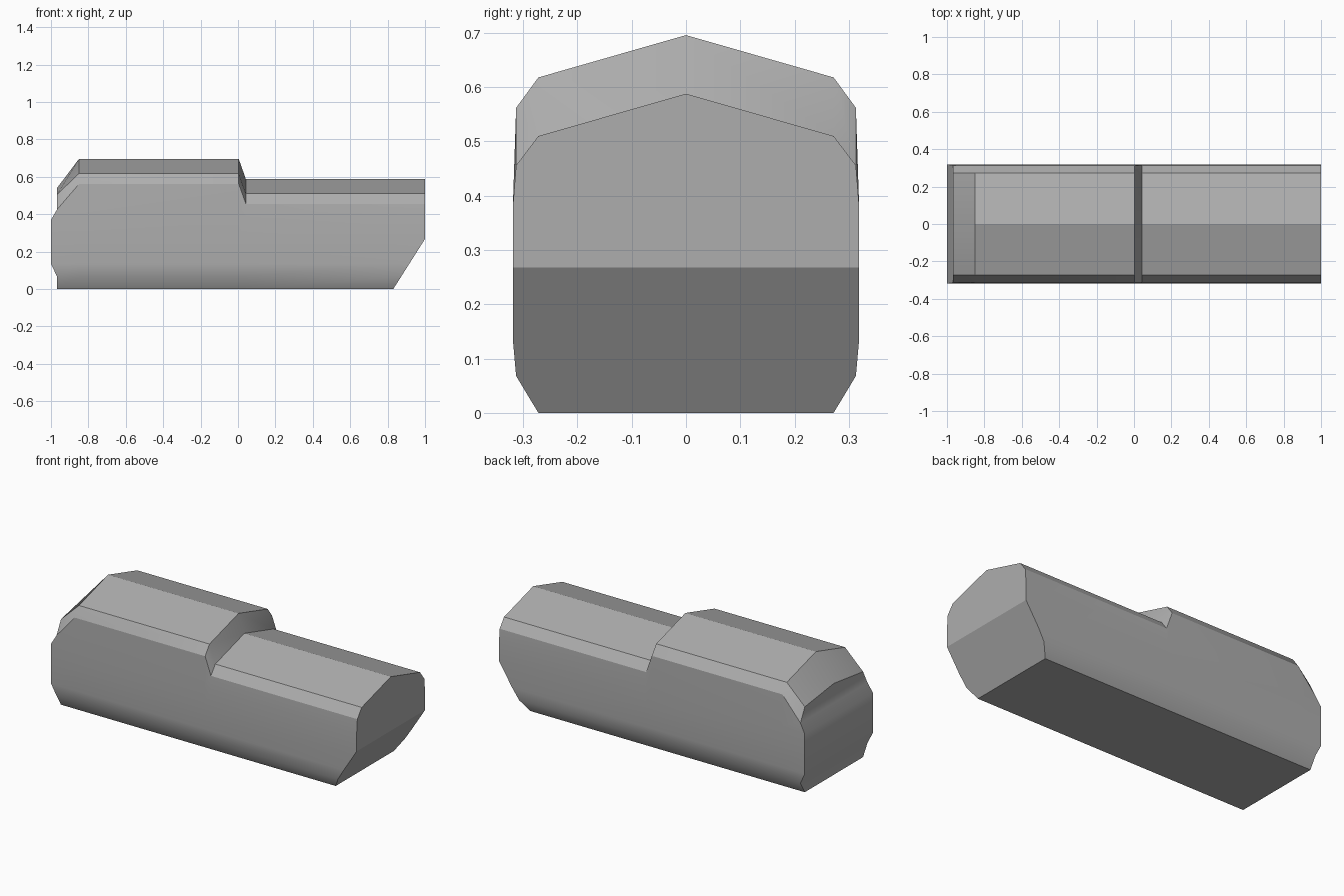
import bpy, bmesh

if "Cube" in bpy.data.objects:
    bpy.data.objects.remove(bpy.data.objects["Cube"])

# Half cross-section levels from floor to ridge
Y = [0.272, 0.313, 0.319, 0.319, 0.319, 0.313, 0.272, 0.0]
HIGH = [0, 0.068, 0.135, 0.268, 0.38, 0.562, 0.618, 0.696]
LOW = [0, 0.068, 0.135, 0.268, 0.38, 0.456, 0.51, 0.588]
BACK = [0, 0.068, 0.135, 0.268, 0.37, 0.425, 0.505, 0.54]

# Stations along the length: x and z for every level
stations = [
    ([-0.968, -0.968, -1, -1, -1, -0.968, -0.968, -0.968], BACK),
    ([-0.85] * 8, HIGH),
    ([0.004] * 8, HIGH),
    ([0.042] * 8, LOW),
    ([0.83 + 0.17 * min(z / 0.268, 1) for z in LOW], LOW),
]

bm = bmesh.new()
rings = []
for xs, zs in stations:
    right = [bm.verts.new((x, -y, z)) for x, y, z in zip(xs, Y, zs)]
    left = [bm.verts.new((x, y, z)) for x, y, z in zip(xs[:-1], Y, zs)]
    rings.append(right + left[::-1])

# Skin between stations
n = len(rings[0])
for a, b in zip(rings, rings[1:]):
    for i in range(n):
        j = (i + 1) % n
        bm.faces.new((a[i], a[j], b[j], b[i]))

# End caps: strips across the width, closed by the gable triangle
for r in (rings[0], rings[-1]):
    for i in range(6):
        bm.faces.new((r[i], r[i + 1], r[n - 2 - i], r[n - 1 - i]))
    bm.faces.new((r[6], r[7], r[8]))

bmesh.ops.recalc_face_normals(bm, faces=bm.faces)
mesh = bpy.data.meshes.new("stepped_body")
bm.to_mesh(mesh)
bm.free()
body = bpy.data.objects.new("stepped_body", mesh)
bpy.context.collection.objects.link(body)

# Darker grey surface
grey = bpy.data.materials.new("dark_grey")
grey.diffuse_color = (0.42, 0.42, 0.42, 1)
grey.use_nodes = True
grey.node_tree.nodes["Principled BSDF"].inputs["Base Color"].default_value = grey.diffuse_color
mesh.materials.append(grey)

# Smooth the gentle bevels, keep hard edges
bpy.context.view_layer.objects.active = body
body.select_set(True)
bpy.ops.object.shade_smooth_by_angle(angle=0.54)
